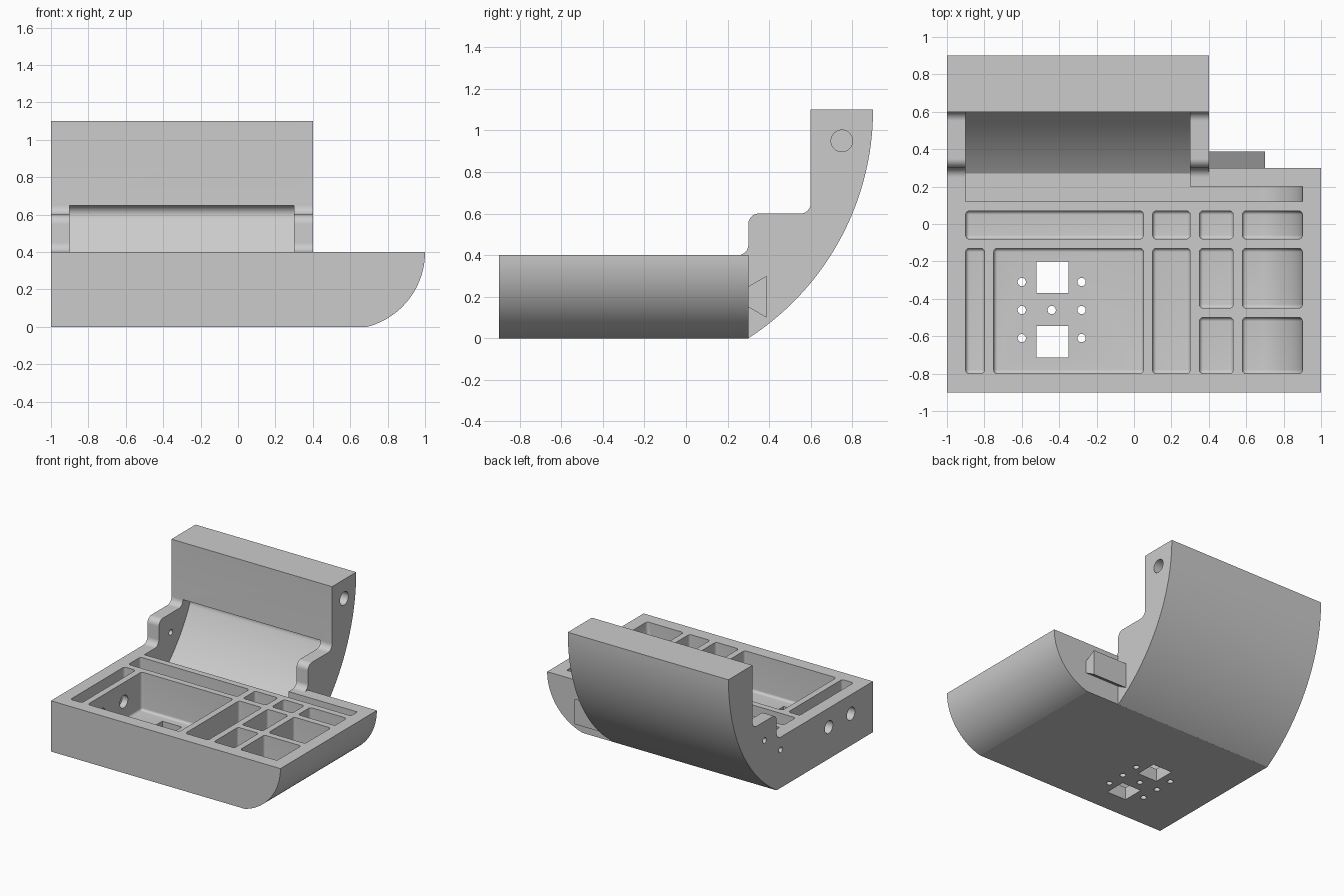
import bpy, bmesh, math
from mathutils import Vector

if "Cube" in bpy.data.objects:
    bpy.data.objects.remove(bpy.data.objects["Cube"])

grey = bpy.data.materials.new("plain grey")
grey.diffuse_color = (0.6, 0.6, 0.6, 1)
grey.use_nodes = True
grey.node_tree.nodes["Principled BSDF"].inputs["Base Color"].default_value = grey.diffuse_color


def arc(cx, cy, r, a0, a1, n=24):
    """Points on an arc, angles in degrees."""
    out = []
    for i in range(n + 1):
        a = math.radians(a0 + (a1 - a0) * i / n)
        out.append((cx + r * math.cos(a), cy + r * math.sin(a)))
    return out


def prism(name, pts, axis, lo, hi):
    """Extrude a 2D outline along an axis."""
    place = {"X": lambda p, t: (t, p[0], p[1]),
             "Y": lambda p, t: (p[0], t, p[1]),
             "Z": lambda p, t: (p[0], p[1], t)}[axis]
    bm = bmesh.new()
    face = bm.faces.new([bm.verts.new(place(p, lo)) for p in pts])
    ext = bmesh.ops.extrude_face_region(bm, geom=[face])
    verts = [g for g in ext["geom"] if isinstance(g, bmesh.types.BMVert)]
    bmesh.ops.translate(bm, verts=verts, vec=Vector(place((0, 0), hi - lo)))
    bmesh.ops.recalc_face_normals(bm, faces=bm.faces)
    mesh = bpy.data.meshes.new(name)
    bm.to_mesh(mesh)
    bm.free()
    mesh.materials.append(grey)
    ob = bpy.data.objects.new(name, mesh)
    bpy.context.collection.objects.link(ob)
    return ob


def combine(target, tool, operation="DIFFERENCE"):
    """Apply a boolean and remove the tool."""
    tool.hide_render = True
    mod = target.modifiers.new("boolean", "BOOLEAN")
    mod.operation = operation
    mod.solver = "EXACT"
    mod.object = tool
    bpy.context.view_layer.objects.active = target
    bpy.ops.object.modifier_apply(modifier=mod.name)
    bpy.data.objects.remove(tool)


def box_outline(x0, x1, y0, y1):
    return [(x0, y0), (x1, y0), (x1, y1), (x0, y1)]


FLOOR, TOP, WALL = 0.1, 0.4, 0.1
RX, CX = 0.413, 0.587           # rounded right side of the tray
RY, CY, CZ = 1.308, -0.408, 1.1  # curved back


def pocket(x0, x1, y0, y1, rounded=True):
    """Compartment cutter whose floor follows the rounded right side."""
    r = RX - WALL
    pts = [(x0, 0.6), (x0, FLOOR)]
    if x1 > 0.8:
        start = math.degrees(math.asin((FLOOR - TOP) / r))
        pts += arc(CX, TOP, r, start, 0)
    else:
        pts.append((x1, FLOOR))
    pts.append((x1, 0.6))
    ob = prism("pocket_cutter", pts, "Y", y0, y1)
    if rounded:
        bev = ob.modifiers.new("bevel", "BEVEL")
        bev.width = 0.02
        bev.segments = 8
        bev.limit_method = "ANGLE"
        bev.angle_limit = math.radians(40)
    return ob


# tray body with rounded right side
start = math.degrees(math.asin(-TOP / RX))
body = prism("tray_and_back", [(-1, TOP), (-1, 0)] + arc(CX, TOP, RX, start, 0),
             "Y", -0.9, 0.3)

# curved back with stepped, filleted front
start = math.degrees(math.asin(-CZ / RY))
outline = [(0.2, TOP), (0.2, 0)]
outline += arc(CY, CZ, RY, start, 0, 40)
outline += [(0.6, 1.1)]
outline += arc(0.55, 0.65, 0.05, 0, -90, 12)
outline += arc(0.35, 0.55, 0.05, 90, 180, 12)
outline += arc(0.25, 0.45, 0.05, 0, -90, 12)
combine(body, prism("back", outline, "X", -1, 0.4), "UNION")

# hollow between the side cheeks, following the curved back
r = RY - WALL
lip = math.degrees(math.asin(-0.5 / (r - 0.05)))
start = math.degrees(math.asin((FLOOR - CZ) / r))
fy = CY + math.sqrt((r - 0.05) ** 2 - 0.25)
hollow = [(0.12, 0.65), (0.12, FLOOR)]
hollow += arc(CY, CZ, r, start, lip, 30)
hollow += arc(fy, 0.6, 0.05, lip, 90, 14)[1:]
combine(body, prism("hollow_cutter", hollow, "X", -0.9, 0.3))
combine(body, pocket(0.2, 0.9, 0.12, 0.2, False))

# compartments
for dims in [(-0.9, 0.05, -0.08, 0.07), (0.1, 0.3, -0.08, 0.07),
             (0.35, 0.53, -0.08, 0.07), (0.58, 0.9, -0.08, 0.07),
             (-0.9, -0.8, -0.8, -0.13), (-0.75, 0.05, -0.8, -0.13),
             (0.1, 0.3, -0.8, -0.13), (0.35, 0.53, -0.45, -0.13),
             (0.58, 0.9, -0.45, -0.13), (0.35, 0.53, -0.8, -0.5),
             (0.58, 0.9, -0.8, -0.5)]:
    combine(body, pocket(*dims))

# square and round holes through the floor
for y0 in (-0.37, -0.715):
    combine(body, prism("window_cutter", box_outline(-0.52, -0.35, y0, y0 + 0.17),
                        "Z", -0.1, 0.2))
for x, y in [(-0.6, -0.31), (-0.28, -0.31), (-0.6, -0.46), (-0.44, -0.46),
             (-0.28, -0.46), (-0.6, -0.61), (-0.28, -0.61)]:
    combine(body, prism("screw_cutter", arc(x, y, 0.022, 0, 360, 40)[:-1],
                        "Z", -0.1, 0.2))

# holes through the left wall, and a blind hole in the upper right end
for y, z, rad, x0, x1 in [(-0.35, 0.25, 0.05, -1.1, -0.7),
                          (-0.625, 0.25, 0.05, -1.1, -0.7),
                          (0.25, 0.3, 0.022, -1.1, -0.85),
                          (0.45, 0.45, 0.022, -1.1, -0.85),
                          (0.75, 0.95, 0.052, 0.1, 0.5)]:
    combine(body, prism("side_hole_cutter", arc(y, z, rad, 0, 360, 40)[:-1],
                        "X", x0, x1))

# dovetail key on the rear face
dovetail = prism("dovetail_key", [(0.3, 0.15), (0.387, 0.1), (0.387, 0.3), (0.3, 0.25)],
                 "X", 0.4, 0.7)

# smooth curves, crisp edges
bpy.ops.object.select_all(action="DESELECT")
body.select_set(True)
bpy.context.view_layer.objects.active = body
bpy.ops.object.shade_smooth_by_angle(angle=math.radians(12))
